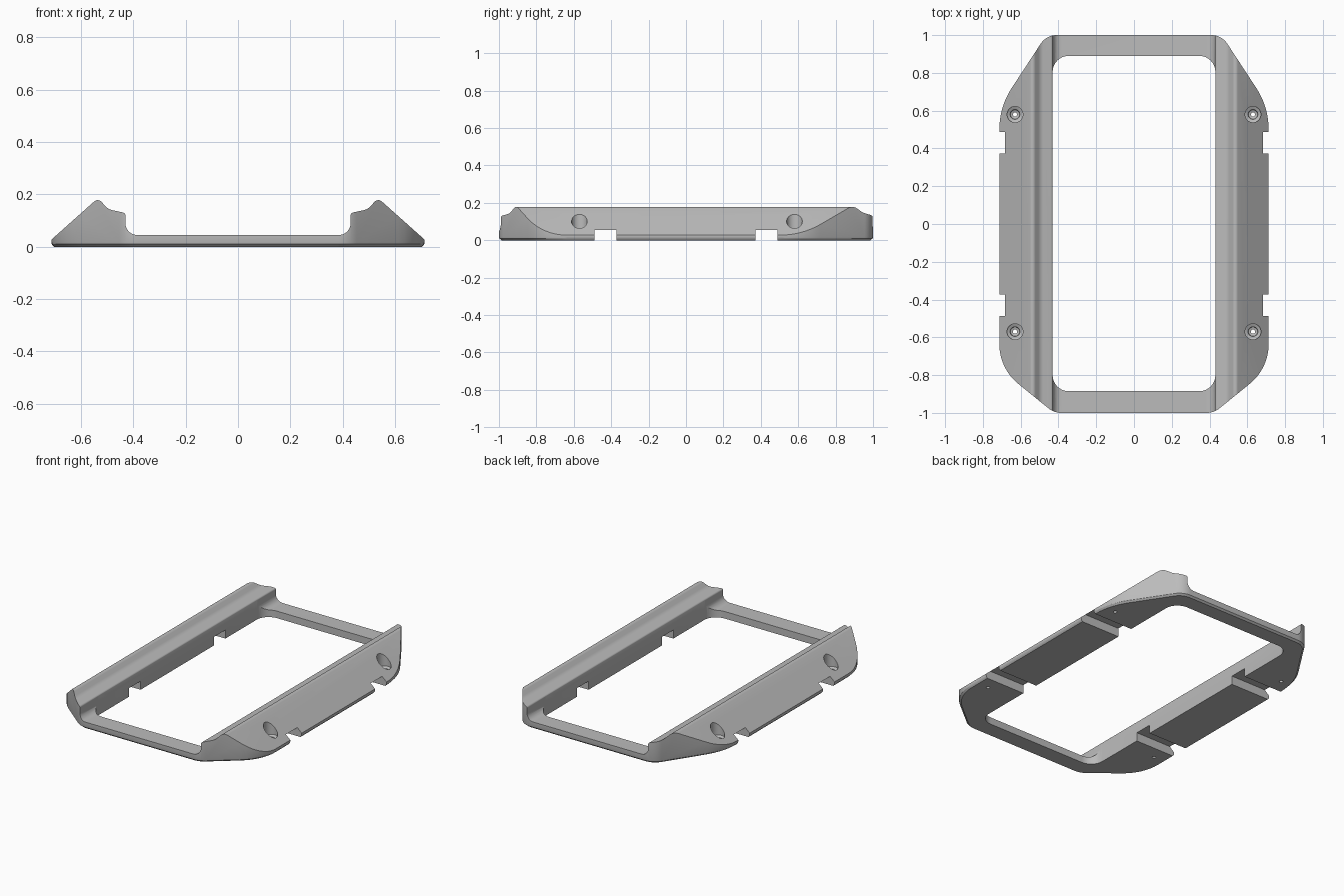
import bpy
import bmesh
import math
from mathutils import Vector

if "Cube" in bpy.data.objects:
    bpy.data.objects.remove(bpy.data.objects["Cube"], do_unlink=True)

grey = bpy.data.materials.new("plain grey")
grey.use_nodes = True
grey.diffuse_color = (0.5, 0.5, 0.5, 1)
grey.node_tree.nodes["Principled BSDF"].inputs["Base Color"].default_value = (0.5, 0.5, 0.5, 1)


def rounded(corners, steps=8):
    """Polygon from (x, y, radius) corners, with each corner turned into an arc."""
    points = []
    for i, (x, y, r) in enumerate(corners):
        p = Vector((x, y, 0))
        if r == 0:
            points.append(p)
            continue
        u = (Vector((*corners[i - 1][:2], 0)) - p).normalized()
        v = (Vector((*corners[(i + 1) % len(corners)][:2], 0)) - p).normalized()
        turn = math.pi - u.angle(v)
        tangent = r * math.tan(turn / 2)
        centre = p + (u + v).normalized() * r / math.cos(turn / 2)
        start, end = p + u * tangent - centre, p + v * tangent - centre
        for k in range(steps + 1):
            a = turn * k / steps
            points.append(centre + (start * math.sin(turn - a) + end * math.sin(a)) / math.sin(turn))
    return points


def mirrored(half):
    return half + [(-x, y, r) for x, y, r in reversed(half)]


def loft(name, rings):
    """Closed solid through a list of equal-length rings."""
    bm = bmesh.new()
    loops = [[bm.verts.new(p) for p in ring] for ring in rings]
    n = len(loops[0])
    for a, b in zip(loops, loops[1:]):
        for i in range(n):
            bm.faces.new((a[i], a[(i + 1) % n], b[(i + 1) % n], b[i]))
    bm.faces.new(list(reversed(loops[0])))
    bm.faces.new(loops[-1])
    bmesh.ops.recalc_face_normals(bm, faces=bm.faces[:])
    mesh = bpy.data.meshes.new(name)
    bm.to_mesh(mesh)
    bm.free()
    mesh.materials.append(grey)
    obj = bpy.data.objects.new(name, mesh)
    bpy.context.collection.objects.link(obj)
    return obj


def combine(target, cutter, operation):
    cutter.hide_render = True
    mod = target.modifiers.new(cutter.name, "BOOLEAN")
    mod.operation, mod.solver, mod.object = operation, "EXACT", cutter
    bpy.context.view_layer.objects.active = target
    bpy.context.view_layer.update()
    bpy.ops.object.modifier_apply(modifier=mod.name)
    bpy.data.objects.remove(cutter, do_unlink=True)


# Cross-section: low centre, stepped inner lip, ridge and sloping outer side
section = rounded(mirrored([
    (0.72, 0, 0), (0.72, 0.021, 0), (0.535, 0.186, 0.02),
    (0.495, 0.143, 0.05), (0.43, 0.129, 0.012), (0.43, 0.045, 0.045)]))
frame = loft("cradle_frame", [[(p.x, y, p.y) for p in section] for y in (-1.1, 1.1)])

# Plan outline with an eased lower edge
plan = rounded(mirrored([
    (0.423, -1, 0.11), (0.713, -0.765, 0.27), (0.713, 0.62, 0.4), (0.464, 1, 0.1)]))
levels = [(-0.01, 0.976), (0.004, 0.991), (0.01, 0.998), (0.018, 1), (0.3, 1)]
outline = loft("outline_cutter", [[(p.x * s, p.y * s, z) for p in plan] for z, s in levels])
combine(frame, outline, "INTERSECT")

# Central opening
opening = rounded(mirrored([(0.431, -0.885, 0.085), (0.431, 0.89, 0.085)]))
combine(frame, loft("opening_cutter", [[(p.x, p.y, z) for p in opening] for z in (-0.1, 0.3)]),
        "DIFFERENCE")

# Strap slots across the underside
for y in (-0.43, 0.43):
    slot = [(y - 0.058, -0.1), (y + 0.058, -0.1), (y + 0.058, 0.055), (y - 0.058, 0.055)]
    combine(frame, loft("slot_cutter", [[(x, a, b) for a, b in slot] for x in (-0.9, 0.9)]),
            "DIFFERENCE")

# Recessed screw holes
steps = [(0.011, -0.1), (0.011, 0.03), (0.024, 0.034), (0.026, 0.046), (0.042, 0.054), (0.042, 0.3)]
for x in (-0.63, 0.63):
    for y in (-0.57, 0.58):
        rings = [[(x + r * math.cos(math.tau * k / 32), y + r * math.sin(math.tau * k / 32), z)
                  for k in range(32)] for r, z in steps]
        combine(frame, loft("screw_cutter", rings), "DIFFERENCE")

bpy.ops.object.select_all(action="DESELECT")
frame.select_set(True)
bpy.context.view_layer.objects.active = frame
bpy.ops.object.shade_smooth_by_angle(angle=math.radians(30))
